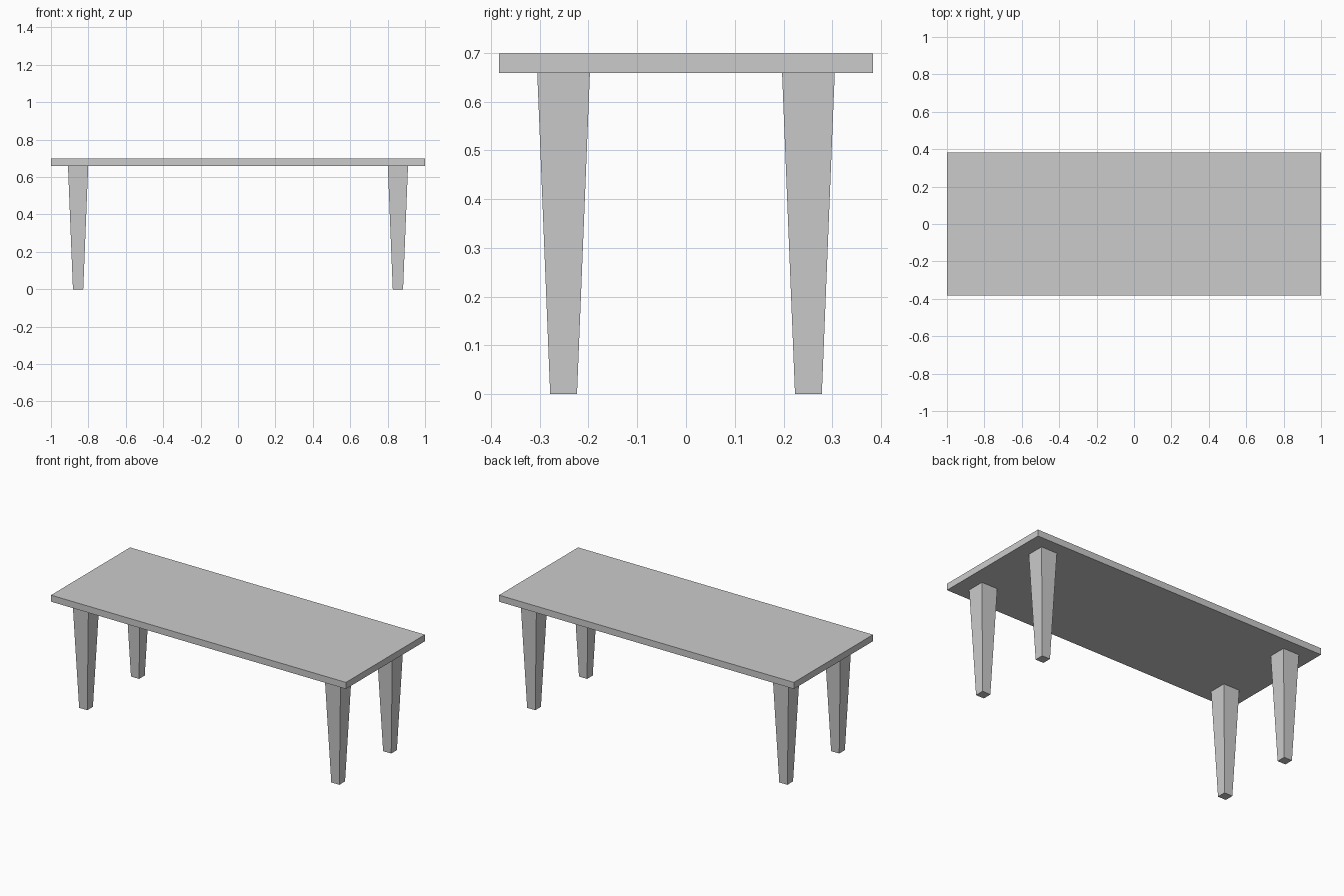
import bpy, bmesh
from mathutils import Matrix

if "Cube" in bpy.data.objects:
    bpy.data.objects.remove(bpy.data.objects["Cube"])

TOP_Z, UNDER_Z = 0.699, 0.659


def tapered_block(name, center, z0, z1, half_bottom, half_top):
    """Four-sided block whose bottom and top may differ in size."""
    bm = bmesh.new()
    bmesh.ops.create_cube(bm, size=2)
    for v in bm.verts:
        upper = v.co.z > 0
        hx, hy = half_top if upper else half_bottom
        v.co = (center[0] + v.co.x * hx, center[1] + v.co.y * hy, z1 if upper else z0)
    mesh = bpy.data.meshes.new(name)
    bm.to_mesh(mesh)
    bm.free()
    obj = bpy.data.objects.new(name, mesh)
    bpy.context.collection.objects.link(obj)
    return obj


# Tabletop slab
tapered_block("tabletop", (0, 0), UNDER_Z, TOP_Z, (1, 0.383), (1, 0.383))

# Four legs tapering towards the floor
for side, sx in (("left", -1), ("right", 1)):
    for end, sy in (("front", -1), ("back", 1)):
        tapered_block(f"{end}_{side}_leg", (sx * 0.855, sy * 0.251), 0, UNDER_Z,
                      (0.0275, 0.0275), (0.054, 0.054))
